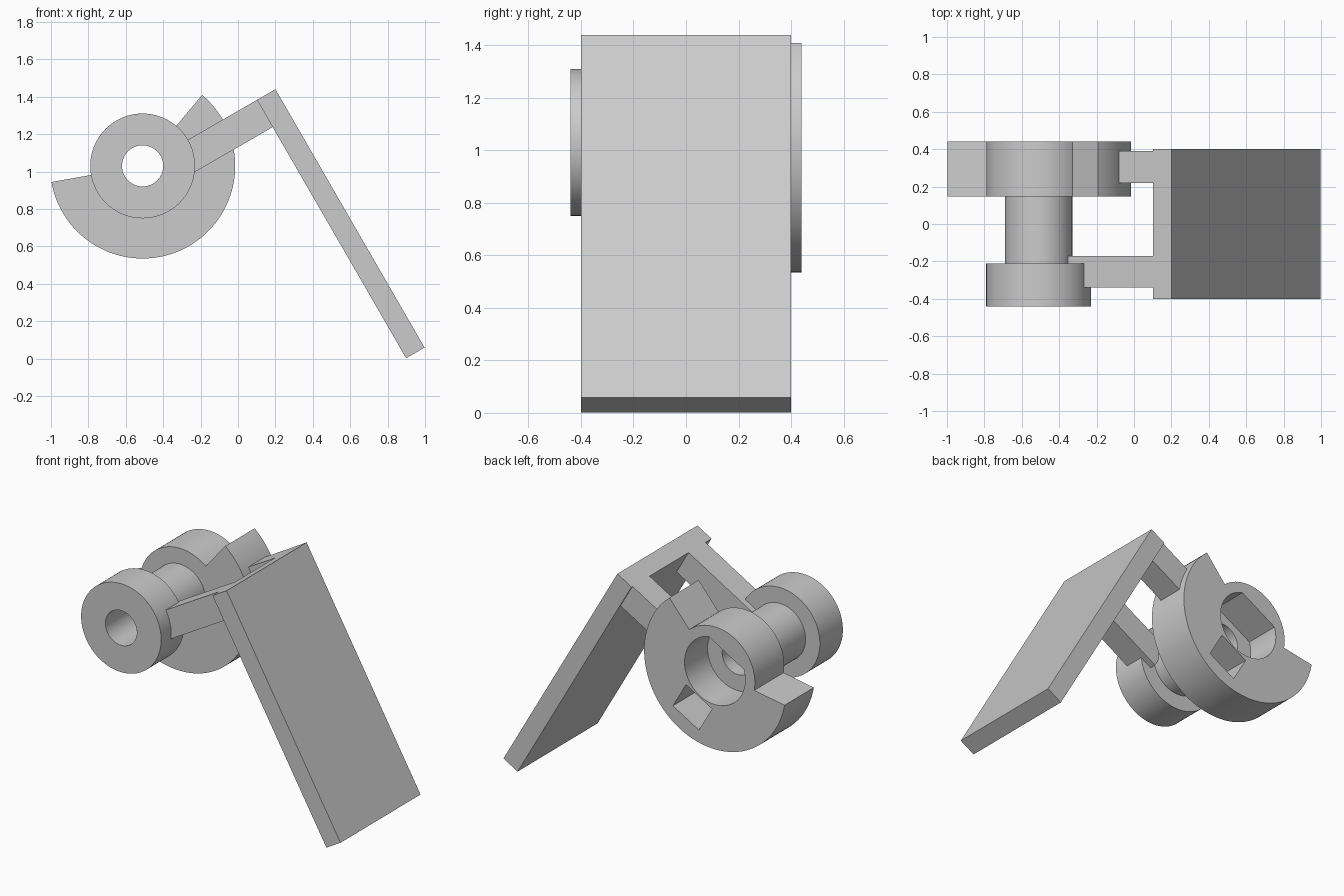
import bpy
import bmesh
from math import sin, cos, pi, radians, asin

cube = bpy.data.objects.get("Cube")
if cube:
    bpy.data.objects.remove(cube, do_unlink=True)

AXIS_X, AXIS_Z = -0.51, 1.03      # pivot axis, running along y
TILT = radians(30)                # tilt of the arm direction

grey = bpy.data.materials.new("plain grey")
grey.use_nodes = True
grey.diffuse_color = (0.6, 0.6, 0.6, 1)
grey.node_tree.nodes["Principled BSDF"].inputs["Base Color"].default_value = (0.6, 0.6, 0.6, 1)


def place(u, v, y):
    """u runs along the arms, v across them, both measured from the pivot."""
    return (AXIS_X + u * cos(TILT) - v * sin(TILT), y,
            AXIS_Z + u * sin(TILT) + v * cos(TILT))


def arc(radius, start, end, steps):
    angles = [start + (end - start) * i / steps for i in range(steps + 1)]
    return [(radius * cos(a), radius * sin(a)) for a in angles]


def finish(name, bm):
    bmesh.ops.recalc_face_normals(bm, faces=bm.faces)
    mesh = bpy.data.meshes.new(name)
    bm.to_mesh(mesh)
    bm.free()
    mesh.materials.append(grey)
    obj = bpy.data.objects.new(name, mesh)
    bpy.context.collection.objects.link(obj)
    return obj


def prism(name, outline, y0, y1):
    bm = bmesh.new()
    face = bm.faces.new([bm.verts.new(place(u, v, y0)) for u, v in outline])
    moved = bmesh.ops.extrude_face_region(bm, geom=[face])["geom"]
    verts = [g for g in moved if isinstance(g, bmesh.types.BMVert)]
    bmesh.ops.translate(bm, vec=(0, y1 - y0, 0), verts=verts)
    return finish(name, bm)


def box(name, u0, u1, v0, v1, y0, y1):
    return prism(name, [(u0, v0), (u1, v0), (u1, v1), (u0, v1)], y0, y1)


def lathe(name, profile, steps=96):
    bm = bmesh.new()
    rings = [[bm.verts.new(place(u, v, y)) for u, v in arc(r, 0, 2 * pi, steps)[:-1]]
             for r, y in profile]
    for a, b in zip(rings, rings[1:] + rings[:1]):
        for i in range(steps):
            j = (i + 1) % steps
            bm.faces.new((a[i], a[j], b[j], b[i]))
    return finish(name, bm)


def carve(obj, cutters):
    for cutter in cutters:
        mod = obj.modifiers.new("cut", 'BOOLEAN')
        mod.operation, mod.solver, mod.object = 'DIFFERENCE', 'EXACT', cutter
    graph = bpy.context.evaluated_depsgraph_get()
    mesh = bpy.data.meshes.new_from_object(obj.evaluated_get(graph))
    obj.modifiers.clear()
    obj.data = mesh
    for cutter in cutters:
        bpy.data.objects.remove(cutter, do_unlink=True)


def smooth(obj):
    bpy.ops.object.select_all(action='DESELECT')
    obj.select_set(True)
    bpy.context.view_layer.objects.active = obj
    bpy.ops.object.shade_smooth_by_angle(angle=radians(30))


# Hollow spool: front flange and shaft
spool = lathe("front_flange_and_shaft", [
    (0.11, -0.44), (0.28, -0.44), (0.28, -0.21),
    (0.18, -0.21), (0.18, 0.15), (0.11, 0.15)])

# Rear hub with its wide sector
outline = arc(0.495, radians(160), radians(380), 80) + arc(0.28, radians(20), radians(160), 50)
hub = prism("rear_sector_hub", outline, 0.147, 0.44)

# Bore, flat-sided recess and square pocket in the rear hub
flat = asin(0.157 / 0.212)
carve(hub, [
    prism("bore_cutter", arc(0.11, 0, 2 * pi, 96)[:-1], 0.1, 0.5),
    prism("recess_cutter", arc(0.212, pi - flat, 2 * pi + flat, 80), 0.21, 0.5),
    box("pocket_cutter", -0.105, 0.105, -0.405, -0.222, 0.22, 0.5)])

for obj in (spool, hub):
    smooth(obj)

# Arms joining the spool and the hub to the flap
box("front_arm", 0.14, 0.71, -0.168, 0, -0.34, -0.17)
box("rear_arm", 0.3, 0.71, -0.168, 0, 0.22, 0.39)

# Long flap
box("flap_plate", 0.706, 0.82, -1.595, 0, -0.4, 0.4)
